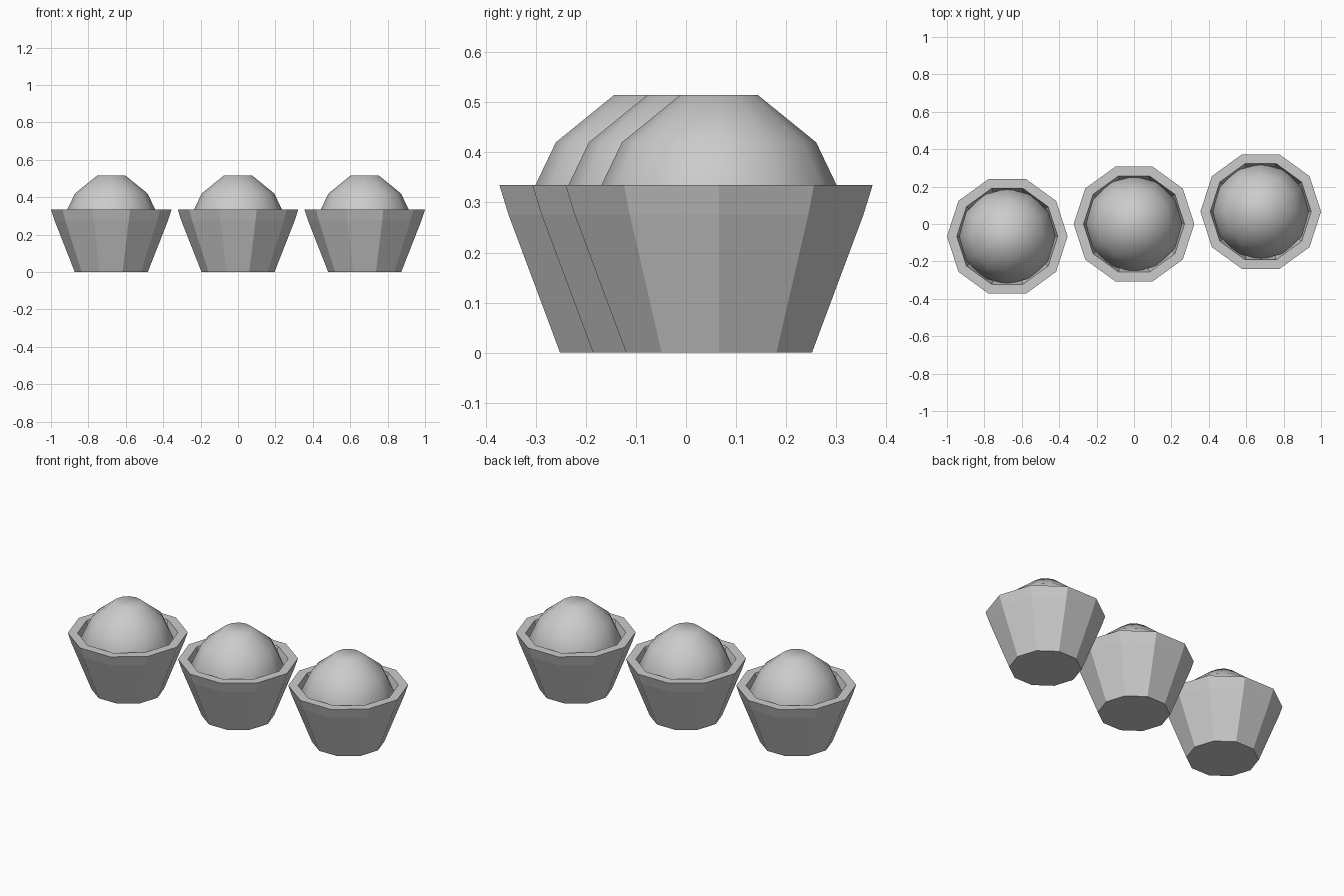
import bpy
import bmesh
from math import cos, sin, tau

cube = bpy.data.objects.get("Cube")
if cube:
    bpy.data.objects.remove(cube, do_unlink=True)

grey = bpy.data.materials.new("plain grey")
colour = (0.6, 0.6, 0.6, 1)
grey.diffuse_color = colour
grey.use_nodes = True
grey.node_tree.nodes["Principled BSDF"].inputs["Base Color"].default_value = colour


def lathe(name, profile, sides, location, smooth=False):
    """Turn a (radius, height) profile around z and cap both ends."""
    bm = bmesh.new()
    rings = []
    for r, z in profile:
        rings.append([bm.verts.new((r * cos(tau * i / sides), r * sin(tau * i / sides), z))
                      for i in range(sides)])
    for low, high in zip(rings, rings[1:]):
        for i in range(sides):
            j = (i + 1) % sides
            bm.faces.new((low[i], low[j], high[j], high[i]))
    bm.faces.new(rings[0][::-1])
    bm.faces.new(rings[-1])
    bmesh.ops.recalc_face_normals(bm, faces=bm.faces)
    for face in bm.faces:
        face.smooth = smooth
    mesh = bpy.data.meshes.new(name)
    bm.to_mesh(mesh)
    bm.free()
    mesh.materials.append(grey)
    obj = bpy.data.objects.new(name, mesh)
    obj.location = location
    bpy.context.collection.objects.link(obj)
    return obj


# Outer wall, rim, then the inside wall down to the soil level
pot_profile = [(0.195, 0), (0.303, 0.275), (0.3225, 0.335),
               (0.27, 0.335), (0.25, 0.25)]
# Rounded bush with a flat crown, sunk into the pot
bush_profile = [(0.245, 0.22), (0.256, 0.29), (0.194, 0.42), (0.077, 0.515)]

# Three potted bushes in a slanted row
for side, label in ((-1, "right"), (0, "middle"), (1, "left")):
    place = (side * 0.6775, side * 0.066, 0)
    lathe(label + "_pot", pot_profile, 10, place)
    lathe(label + "_bush", bush_profile, 12, place, smooth=True)
